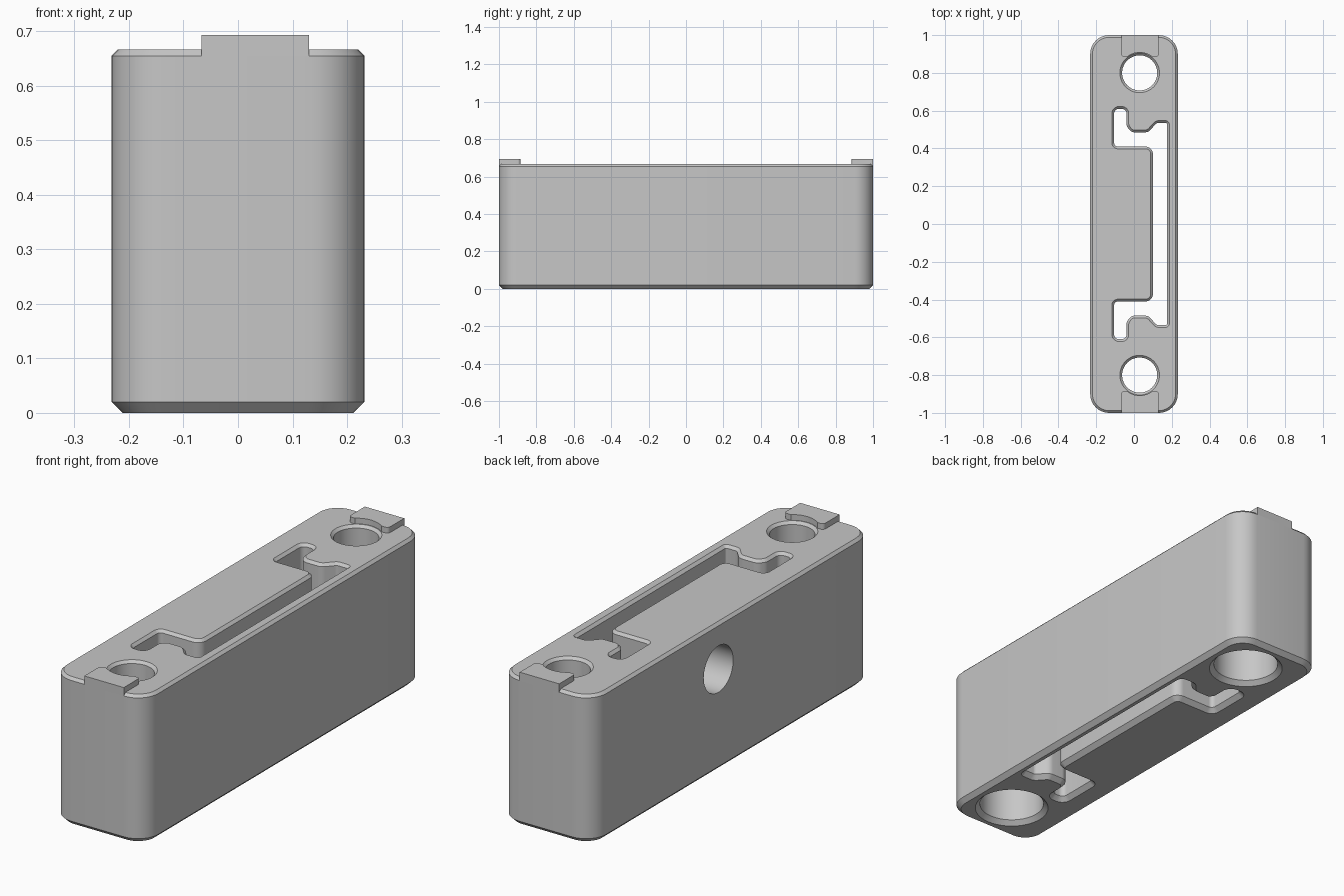
import bpy, bmesh, math
from mathutils import Vector

cube = bpy.data.objects.get("Cube")
if cube:
    bpy.data.objects.remove(cube)

grey = bpy.data.materials.new("light_grey")
grey.use_nodes = True
grey.diffuse_color = (0.57, 0.57, 0.57, 1)
grey.node_tree.nodes["Principled BSDF"].inputs["Base Color"].default_value = (0.57, 0.57, 0.57, 1)


def rounded(corners, steps=8):
    """Polygon outline from (x, y, radius) corners, each rounded by an arc."""
    out = []
    n = len(corners)
    for i, (x, y, r) in enumerate(corners):
        p = Vector((x, y))
        if r == 0:
            out.append(p)
            continue
        a = (Vector(corners[i - 1][:2]) - p).normalized()
        b = (Vector(corners[(i + 1) % n][:2]) - p).normalized()
        half = a.angle(b) / 2
        centre = p + (a + b).normalized() * r / math.sin(half)
        start = (p + a * r / math.tan(half) - centre).normalized()
        end = (p + b * r / math.tan(half) - centre).normalized()
        for k in range(steps + 1):
            out.append(centre + start.slerp(end, k / steps).normalized() * r)
    return out


def circle(x, y, r, n=48):
    return [Vector((x + r * math.cos(math.tau * k / n), y + r * math.sin(math.tau * k / n)))
            for k in range(n)]


def grow(pts, d):
    """Offset a counter-clockwise outline outwards with mitred corners."""
    out = []
    for i, p in enumerate(pts):
        e1 = (p - pts[i - 1]).normalized()
        e2 = (pts[(i + 1) % len(pts)] - p).normalized()
        n1, n2 = Vector((e1.y, -e1.x)), Vector((e2.y, -e2.x))
        out.append(p + (n1 + n2) * d / (1 + n1.dot(n2)))
    return out


def prism(name, pts, levels):
    """Stack the outline at (z, growth) levels into a closed solid."""
    area = sum(pts[i - 1].x * pts[i].y - pts[i - 1].y * pts[i].x for i in range(len(pts)))
    if area < 0:
        pts = pts[::-1]
    bm = bmesh.new()
    rings = [[bm.verts.new((p.x, p.y, z)) for p in grow(pts, d)] for z, d in levels]
    n = len(pts)
    for low, high in zip(rings, rings[1:]):
        for i in range(n):
            j = (i + 1) % n
            bm.faces.new((low[i], low[j], high[j], high[i]))
    bm.faces.new(rings[0][::-1])
    bm.faces.new(rings[-1])
    bmesh.ops.recalc_face_normals(bm, faces=bm.faces)
    mesh = bpy.data.meshes.new(name)
    bm.to_mesh(mesh)
    bm.free()
    mesh.materials.append(grey)
    obj = bpy.data.objects.new(name, mesh)
    bpy.context.collection.objects.link(obj)
    return obj


def cut(target, cutter):
    """Subtract the cutter from the target and discard the cutter."""
    mod = target.modifiers.new("cut", "BOOLEAN")
    mod.operation = "DIFFERENCE"
    mod.solver = "EXACT"
    mod.object = cutter
    bpy.context.view_layer.objects.active = target
    bpy.ops.object.modifier_apply(modifier=mod.name)
    bpy.data.objects.remove(cutter)


def smooth(obj):
    bpy.ops.object.select_all(action="DESELECT")
    obj.select_set(True)
    bpy.context.view_layer.objects.active = obj
    bpy.ops.object.shade_smooth_by_angle(angle=math.radians(30))


# Main block with chamfered top and bottom rims
W, L, R = 0.232, 1.0, 0.1
body = prism("body", rounded([(-W, -L, R), (W, -L, R), (W, L, R), (-W, L, R)]),
             [(0, -0.02), (0.02, 0), (0.655, 0), (0.667, -0.012)])

# C-shaped gap around the central tongue
half = [(0.1, 0.41, 0.04), (-0.105, 0.41, 0.02), (-0.105, 0.61, 0.025), (-0.04, 0.61, 0.025),
        (-0.04, 0.52, 0.04), (-0.015, 0.485, 0.04), (0.075, 0.485, 0.04),
        (0.12, 0.535, 0.02), (0.175, 0.535, 0.008)]
gap = half + [(x, -y, r) for x, y, r in reversed(half)]
cut(body, prism("gap_cutter", rounded(gap),
                [(-0.01, 0.03), (0.02, 0), (0.655, 0), (0.677, 0.022)]))

# Counterbored screw holes at both ends
HOLE_X = 0.03
for side in (-1, 1):
    cut(body, prism("screw_cutter", circle(HOLE_X, side * 0.8, 0.14),
                    [(-0.01, 0.03), (0.02, 0), (0.3, 0), (0.3, -0.047),
                     (0.655, -0.047), (0.677, -0.025)]))

# Round hole through the side into the gap
bore = prism("side_cutter", circle(0, 0, 0.105), [(-0.3, 0), (0.13, 0)])
bore.rotation_euler = (0, math.pi / 2, 0)
bore.location = (0, 0.1, 0.46)
bpy.context.view_layer.update()
cut(body, bore)
smooth(body)

# Raised end tabs, hollowed to clear the screw holes
for side, name in ((-1, "front_tab"), (1, "back_tab")):
    tab = prism(name, rounded([(-0.067, side * L, 0), (0.13, side * L, 0),
                               (0.13, side * 0.885, 0.015), (-0.067, side * 0.885, 0.015)]),
                [(0.655, 0), (0.693, 0)])
    cut(tab, prism("tab_cutter", circle(HOLE_X, side * 0.8, 0.108), [(0.6, 0), (0.8, 0)]))
    smooth(tab)
